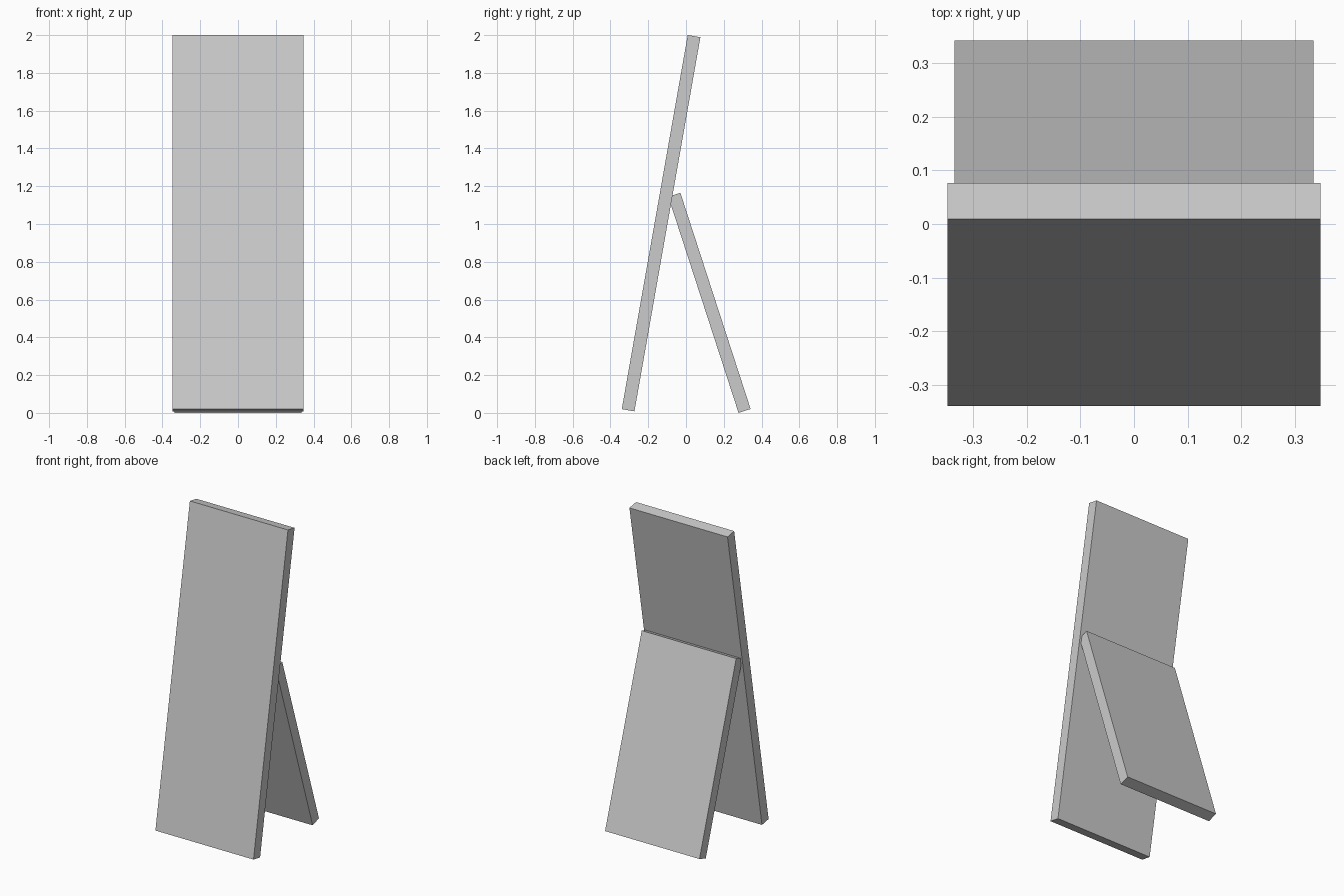
import bpy
from math import radians, sin, cos
from mathutils import Matrix, Vector

if "Cube" in bpy.data.objects:
    bpy.data.objects.remove(bpy.data.objects["Cube"])


def board(name, width, thick, length, corner, tilt):
    """Flat board leaning by tilt about x; corner = (y, z) of its lower front edge."""
    bpy.ops.mesh.primitive_cube_add(size=1)
    ob = bpy.context.object
    ob.name = name
    rot = Matrix.Rotation(radians(tilt), 4, 'X')
    shape = Matrix.Diagonal((width, thick, length, 1))
    lift = Matrix.Translation((0, thick / 2, length / 2))
    ob.data.transform(rot @ lift @ shape)
    ob.location = (0, corner[0], corner[1])
    return ob


# Tall front panel, leaning back
board("front_panel", 0.696, 0.068, 2.011, (-0.340, 0.020), -10)

# Rear support, leaning forward into the panel's back
t = 0.067
board("rear_support", 0.67, t, 1.203, (0.342 - t * cos(radians(18)), 0.0), 18)
